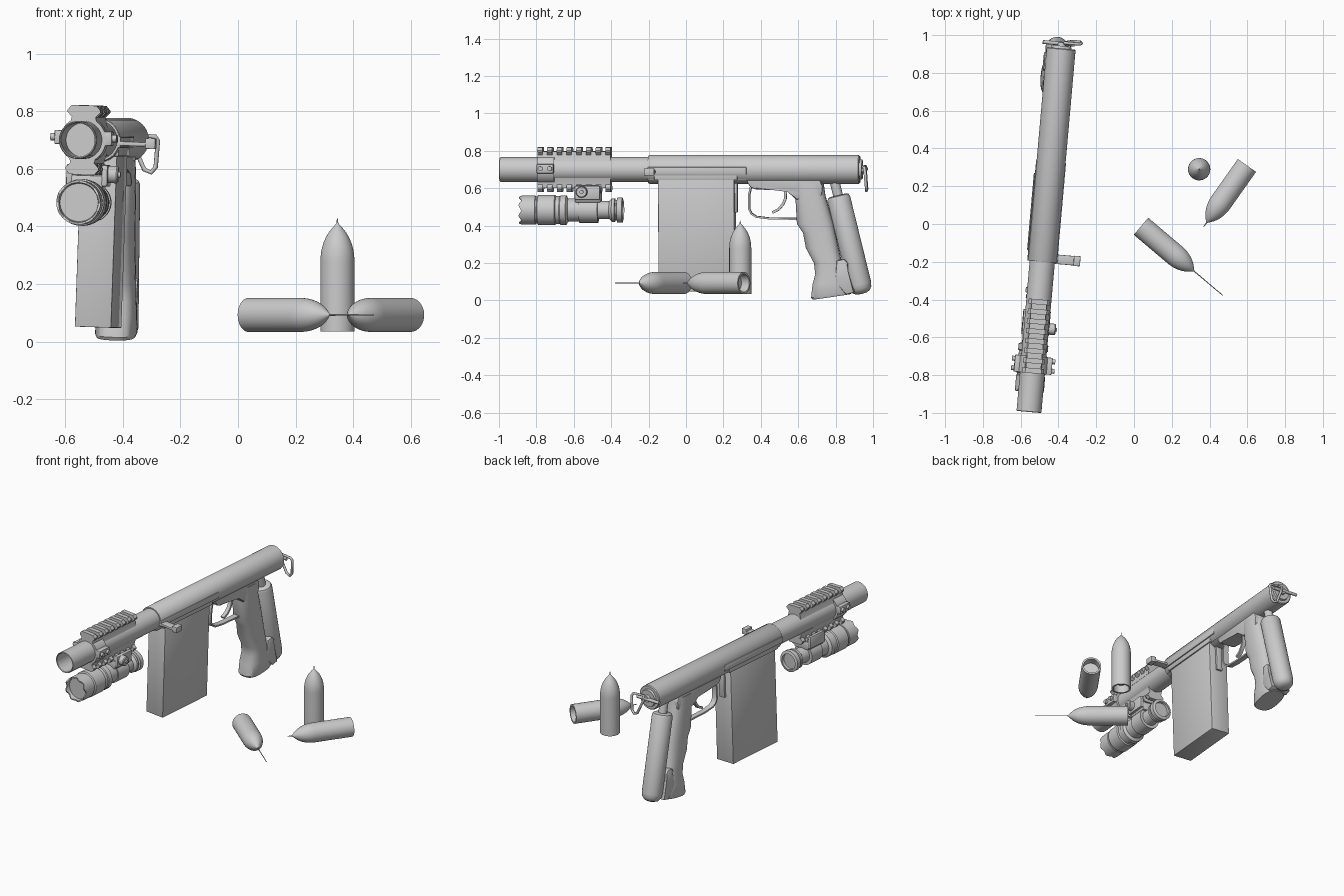
import bpy, bmesh, math
from mathutils import Matrix, Vector

# Gun frame: yawed 5 degrees and rolled 2 degrees about the barrel axis
GUN = (Matrix.Translation((-0.468, 0, 0.70)) @ Matrix.Rotation(math.radians(-5.06), 4, 'Z')
       @ Matrix.Rotation(math.radians(2), 4, 'Y') @ Matrix.Translation((0, 0, -0.70))
       @ Matrix.Diagonal((1, 1.004, 1, 1)))
AX = 0.70  # barrel axis height


def finish(name, bm, mat=GUN, angle=35):
    bmesh.ops.recalc_face_normals(bm, faces=bm.faces[:])
    bm.transform(mat)
    me = bpy.data.meshes.new(name)
    bm.to_mesh(me)
    bm.free()
    me.polygons.foreach_set("use_smooth", [True] * len(me.polygons))
    me.set_sharp_from_angle(angle=math.radians(angle))
    ob = bpy.data.objects.new(name, me)
    bpy.context.scene.collection.objects.link(ob)
    return ob


def loft(bm, rings):
    """Skin a list of equal point rings; single-point rings become tips."""
    rows = [[bm.verts.new(p) for p in r] for r in rings]
    for a, b in zip(rows, rows[1:]):
        n = max(len(a), len(b))
        for i in range(n):
            j = (i + 1) % n
            q = [a[i % len(a)], a[j % len(a)], b[j % len(b)], b[i % len(b)]]
            bm.faces.new(list(dict.fromkeys(q)))
    for r in (rows[0], rows[-1]):
        if len(r) > 2:
            bm.faces.new(r)


def lathe(name, prof, origin, direction, mat=GUN, n=40, wave=0):
    """Revolve (radius, distance) points around a direction from origin."""
    bm = bmesh.new()
    rings = []
    for r, t in prof:
        if r == 0:
            rings.append([(0, 0, t)])
            continue
        angs = [2 * math.pi * i / n for i in range(n)]
        rings.append([(r * math.cos(a), r * math.sin(a),
                       t + (wave * (1 + math.cos(8 * a)) if t == 0 else 0)) for a in angs])
    loft(bm, rings)
    q = Vector(direction).to_track_quat('Z', 'Y').to_matrix().to_4x4()
    return finish(name, bm, mat @ Matrix.Translation(origin) @ q)


def prisms(name, items, bevel=0.0):
    """items: (axis, outline, a, b); outline is yz for axis X, xz for axis Y."""
    bm = bmesh.new()
    for axis, pts, a, b in items:
        f = (lambda p, t: (t, p[0], p[1])) if axis == 'X' else (lambda p, t: (p[0], t, p[1]))
        loft(bm, [[f(p, a) for p in pts], [f(p, b) for p in pts]])
    if bevel:
        bmesh.ops.bevel(bm, geom=bm.edges[:], offset=bevel, segments=2, affect='EDGES', profile=0.5)
    return finish(name, bm)


def blk(x0, x1, y0, y1, z0, z1):
    return ('X', [(y0, z0), (y1, z0), (y1, z1), (y0, z1)], x0, x1)


def strip(pts, thick):
    """Outline of a bent strap following pts."""
    out, inn = [], []
    for i, p in enumerate(pts):
        d = Vector(pts[min(i + 1, len(pts) - 1)]) - Vector(pts[max(i - 1, 0)])
        nrm = Vector((-d.y, d.x)).normalized() * thick / 2
        out.append(tuple(Vector(p) + nrm))
        inn.append(tuple(Vector(p) - nrm))
    return out + inn[::-1]


def wire(name, pts, r, cyclic=False):
    cu = bpy.data.curves.new(name, 'CURVE')
    cu.dimensions, cu.bevel_depth, cu.bevel_resolution = '3D', r, 3
    cu.use_fill_caps = True
    s = cu.splines.new('POLY')
    s.points.add(len(pts) - 1)
    for sp, p in zip(s.points, pts):
        sp.co = (*(GUN @ Vector(p)), 1)
    s.use_cyclic_u = cyclic
    ob = bpy.data.objects.new(name, cu)
    bpy.context.scene.collection.objects.link(ob)


# Barrel and receiver tubes
lathe("barrel", [(0, 0.78), (0.059, 0.78), (0.059, 0.004), (0.063, 0), (0.066, 0.003),
                 (0.067, 0.85), (0, 0.85)], (0, -0.995, AX), (0, 1, 0))
lathe("receiver", [(0, 0), (0.074, 0), (0.077, 0.005), (0.077, 1.125), (0.072, 1.13), (0.055, 1.13),
                   (0.052, 1.143), (0.022, 1.143), (0.02, 1.16), (0, 1.16)], (0, -0.2, AX), (0, 1, 0))
prisms("receiver_underside", [blk(-0.079, 0.079, -0.2, 0.33, 0.675, 0.715),
                              blk(-0.058, 0.058, -0.2, 0.33, 0.645, 0.69)], 0.004)
prisms("magazine_well", [blk(-0.071, 0.071, -0.165, 0.28, 0.645, 0.69)], 0.005)
prisms("magazine", [blk(-0.063, 0.063, -0.144, 0.262, 0.05, 0.67)], 0.002)
prisms("magazine_catch", [blk(-0.02, 0.02, 0.255, 0.275, 0.47, 0.65)], 0.003)
prisms("charging_handle", [blk(0.03, 0.2, -0.205, -0.155, 0.683, 0.698),
                           blk(0.165, 0.2, -0.207, -0.153, 0.675, 0.712)], 0.003)

# Accessory rails above and below the barrel
for name, s in (("top_rail", 1), ("bottom_rail", -1)):
    base = [(-0.05, 0.045), (0.05, 0.045), (0.04, 0.085), (0.04, 0.098), (-0.04, 0.098), (-0.04, 0.085)]
    tooth = [(-0.042, 0.08), (0.042, 0.08), (0.057, 0.096), (0.057, 0.104),
             (0.043, 0.12), (-0.043, 0.12), (-0.057, 0.104), (-0.057, 0.096)]
    up = lambda o: [(x, AX + s * z) for x, z in o]
    items = [('Y', up(base), -0.79, -0.40)]
    for i in range(8):
        y = -0.79 + i * 0.052
        items.append(('Y', up(tooth), y, y + 0.027))
    prisms(name, items)

# Barrel clamp with side ears and bolts
lathe("clamp_ring", [(0.06, 0), (0.08, 0), (0.08, 0.09), (0.06, 0.09)], (0, -0.79, AX), (0, 1, 0))
for s, side in ((-1, "left"), (1, "right")):
    prisms(f"clamp_ear_{side}", [blk(s * 0.065, s * 0.1, -0.79, -0.70, 0.683, 0.732)], 0.004)
    for y in (-0.77, -0.72):
        lathe(f"clamp_bolt_{side}", [(0, 0), (0.013, 0), (0.013, 0.02), (0, 0.02)],
              (s * 0.095, y, 0.708), (s, 0, 0), n=12)

# Flashlight and its mount
lathe("flashlight", [(0, 0.03), (0.066, 0.03), (0.069, 0), (0.077, 0), (0.077, 0.085), (0.073, 0.088),
                     (0.073, 0.095), (0.081, 0.1), (0.081, 0.19), (0.074, 0.195), (0.074, 0.215),
                     (0.079, 0.22), (0.079, 0.25), (0.062, 0.26), (0.06, 0.37), (0.05, 0.38),
                     (0.048, 0.48), (0.063, 0.495), (0.063, 0.51), (0.055, 0.513), (0.055, 0.52),
                     (0.067, 0.523), (0.067, 0.55), (0.05, 0.555), (0.048, 0.54), (0, 0.54)],
      (0, -0.89, 0.483), (0, 1, 0), n=48, wave=0.007)
prisms("light_mount", [blk(-0.055, 0.055, -0.59, -0.455, 0.525, 0.578),
                       blk(-0.072, -0.05, -0.59, -0.455, 0.54, 0.615),
                       blk(0.05, 0.072, -0.59, -0.455, 0.54, 0.615)], 0.006)
lathe("light_ring", [(0.045, 0), (0.068, 0), (0.068, 0.1), (0.045, 0.1)], (0, -0.57, 0.483), (0, 1, 0))
lathe("mount_knob", [(0, 0), (0.03, 0), (0.03, 0.035), (0.026, 0.04), (0.01, 0.04), (0.01, 0.048), (0, 0.048)],
      (0.066, -0.55, 0.583), (1, 0, 0), n=24)

# Trigger group
prisms("trigger_frame", [('X', [(0.33, 0.67), (0.332, 0.63), (0.35, 0.605), (0.375, 0.595), (0.55, 0.59),
                                (0.59, 0.54), (0.73, 0.56), (0.735, 0.61), (0.715, 0.655), (0.7, 0.67)],
                          -0.052, 0.052)], 0.008)
prisms("trigger_guard", [('X', strip([(0.353, 0.63), (0.338, 0.567), (0.337, 0.49), (0.35, 0.463),
                                      (0.376, 0.447), (0.449, 0.438), (0.6, 0.436)], 0.01), -0.018, 0.018)])
prisms("trigger", [('X', strip([(0.535, 0.61), (0.53, 0.54), (0.517, 0.513), (0.495, 0.487), (0.462, 0.47)],
                               0.014), -0.012, 0.012)])

# Grip: rounded sections given as front y, rear y, front z, rear z, half width
bm = bmesh.new()
rings = []
for y0, y1, z0, z1, w in [(0.572, 0.735, 0.63, 0.63, 0.056), (0.585, 0.745, 0.55, 0.56, 0.06),
                          (0.592, 0.785, 0.41, 0.42, 0.06), (0.625, 0.797, 0.36, 0.36, 0.06),
                          (0.64, 0.815, 0.28, 0.28, 0.062), (0.683, 0.83, 0.2, 0.21, 0.064),
                          (0.69, 0.845, 0.14, 0.16, 0.066), (0.675, 0.86, 0.085, 0.11, 0.069),
                          (0.667, 0.885, 0.015, 0.045, 0.072), (0.675, 0.88, 0.004, 0.034, 0.067)]:
    ring = []
    for i in range(32):
        a = 2 * math.pi * i / 32
        c, s = (math.copysign(abs(v) ** 0.75, v) for v in (math.cos(a), math.sin(a)))
        k = (c + 1) / 2
        ring.append((w * s, y0 + (y1 - y0) * k, z0 + (z1 - z0) * k))
    rings.append(ring)
loft(bm, rings)
finish("grip", bm)
prisms("bottle_bracket", [('X', [(0.81, 0.215), (0.85, 0.222), (0.87, 0.2), (0.866, 0.15), (0.905, 0.045),
                                 (0.86, 0.033), (0.80, 0.1)], -0.066, 0.066)], 0.006)

# Gas bottle behind the grip
lathe("gas_bottle", [(0, -0.09), (0.026, -0.09), (0.026, 0), (0.045, 0.0), (0.056, 0.005), (0.062, 0.018),
                     (0.062, 0.49), (0.057, 0.515), (0.044, 0.533), (0.024, 0.541), (0, 0.543)],
      (0, 0.812, 0.562), (0, 0.127, -0.525))

# Rear sling loop and cross bar
wire("sling_loop", [(0.015, 0.96, 0.72), (0.095, 0.96, 0.715), (0.105, 0.965, 0.70), (0.1, 0.972, 0.61),
                    (0.085, 0.972, 0.59), (0.06, 0.972, 0.6), (0.02, 0.962, 0.685)], 0.008, True)
wire("sling_bar", [(-0.1, 0.955, AX), (0.07, 0.955, AX)], 0.01)


# Darts: hollow tail, rounded nose, thin needle
def dart(name, tail, nose, needle, mat=Matrix.Identity(4), R=0.059):
    d = Vector(nose) - Vector(tail)
    L, N = d.length, 0.13
    prof = [(0, 0.05), (R * 0.8, 0.05), (R * 0.82, 0), (R, 0), (R, L - N)]
    for i in range(1, 10):
        u = i / 10
        prof.append((R * (1 - u ** 2.1) ** 0.75, L - N + N * u))
    prof += [(0.006, L), (0.003, L + 0.004), (0.002, L + needle), (0, L + needle)]
    lathe(name, prof, tail, d, mat)


dart("standing_dart", (0.345, 0.29, 0.035), (0.345, 0.29, 0.408), 0.02)
dart("lying_dart_front", (0.037, -0.012, 0.093), (0.315, -0.247, 0.093), 0.203)
dart("lying_dart_back", (0.598, 0.31, 0.093), (0.386, 0.01, 0.093), 0.03)
dart("loaded_dart", (0, -0.3, AX), (0, -0.7, AX), 0.02, GUN, 0.056)
